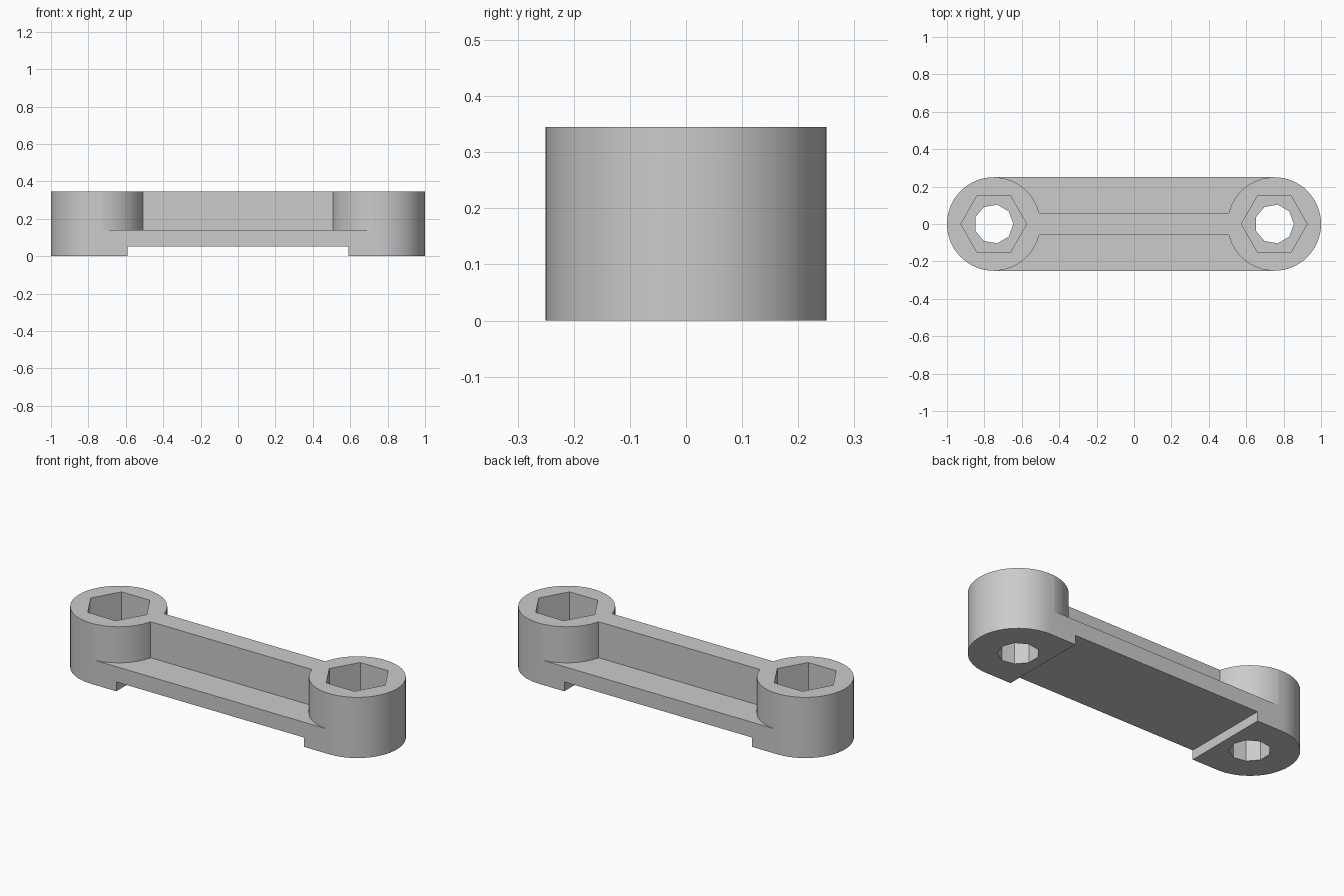
import bpy, bmesh
from math import pi, sin, cos, asin

if "Cube" in bpy.data.objects:
    bpy.data.objects.remove(bpy.data.objects["Cube"])

END_X, RADIUS, HEIGHT = 0.75, 0.25, 0.345
PLATE_TOP, SLOT_TOP, RIB_Y = 0.14, 0.053, 0.06
STEP = pi / 32

grey = bpy.data.materials.new("plain grey")
grey.use_nodes = True
colour = (0.6, 0.6, 0.6, 1)
grey.diffuse_color = colour
grey.node_tree.nodes["Principled BSDF"].inputs["Base Color"].default_value = colour


def prism(name, outline, z0, z1):
    """Extrude a flat outline from z0 to z1."""
    bm = bmesh.new()
    face = bm.faces.new([bm.verts.new((x, y, z0)) for x, y in outline])
    new = bmesh.ops.extrude_face_region(bm, geom=[face])["geom"]
    top = [v for v in new if isinstance(v, bmesh.types.BMVert)]
    bmesh.ops.translate(bm, verts=top, vec=(0, 0, z1 - z0))
    bmesh.ops.recalc_face_normals(bm, faces=bm.faces)
    mesh = bpy.data.meshes.new(name)
    bm.to_mesh(mesh)
    bm.free()
    mesh.materials.append(grey)
    obj = bpy.data.objects.new(name, mesh)
    bpy.context.collection.objects.link(obj)
    return obj


def ngon(cx, radius, sides):
    return [(cx + radius * cos(2 * pi * i / sides), radius * sin(2 * pi * i / sides))
            for i in range(sides)]


# Link body: a solid bar with round ends
right_arc = [(END_X + RADIUS * cos(k * STEP), RADIUS * sin(k * STEP)) for k in range(-16, 17)]
body = prism("link_body", right_arc + [(-x, -y) for x, y in right_arc], 0, HEIGHT)

cutters = []

# Side pockets that leave the central rib and round bosses
angles = [asin(RIB_Y / RADIUS)] + [k * STEP for k in range(3, 16)]
arc = [(RADIUS * cos(a) - END_X, RADIUS * sin(a)) for a in angles]
half = arc + [(arc[-1][0], 0.4)]
pocket = half + [(-x, y) for x, y in reversed(half)]
for side in (1, -1):
    cutters.append(prism("pocket_cutter", [(x, side * y) for x, y in pocket], PLATE_TOP, 0.5))

# Underside slot between the two feet
cutters.append(prism("slot_cutter", [(-0.59, -0.4), (0.59, -0.4), (0.59, 0.4), (-0.59, 0.4)],
                     -0.2, SLOT_TOP))

# Hexagonal sockets above through holes
for cx in (-END_X, END_X):
    cutters.append(prism("socket_cutter", ngon(cx, 0.176, 6), PLATE_TOP, 0.5))
    cutters.append(prism("hole_cutter", ngon(cx, 0.105, 9), -0.2, 0.2))

bpy.context.view_layer.objects.active = body
body.select_set(True)
for cutter in cutters:
    cutter.hide_render = True
    mod = body.modifiers.new("cut", "BOOLEAN")
    mod.operation = "DIFFERENCE"
    mod.solver = "EXACT"
    mod.object = cutter
    bpy.ops.object.modifier_apply(modifier=mod.name)
    bpy.data.objects.remove(cutter)

bpy.ops.object.shade_smooth_by_angle(angle=pi / 6)
